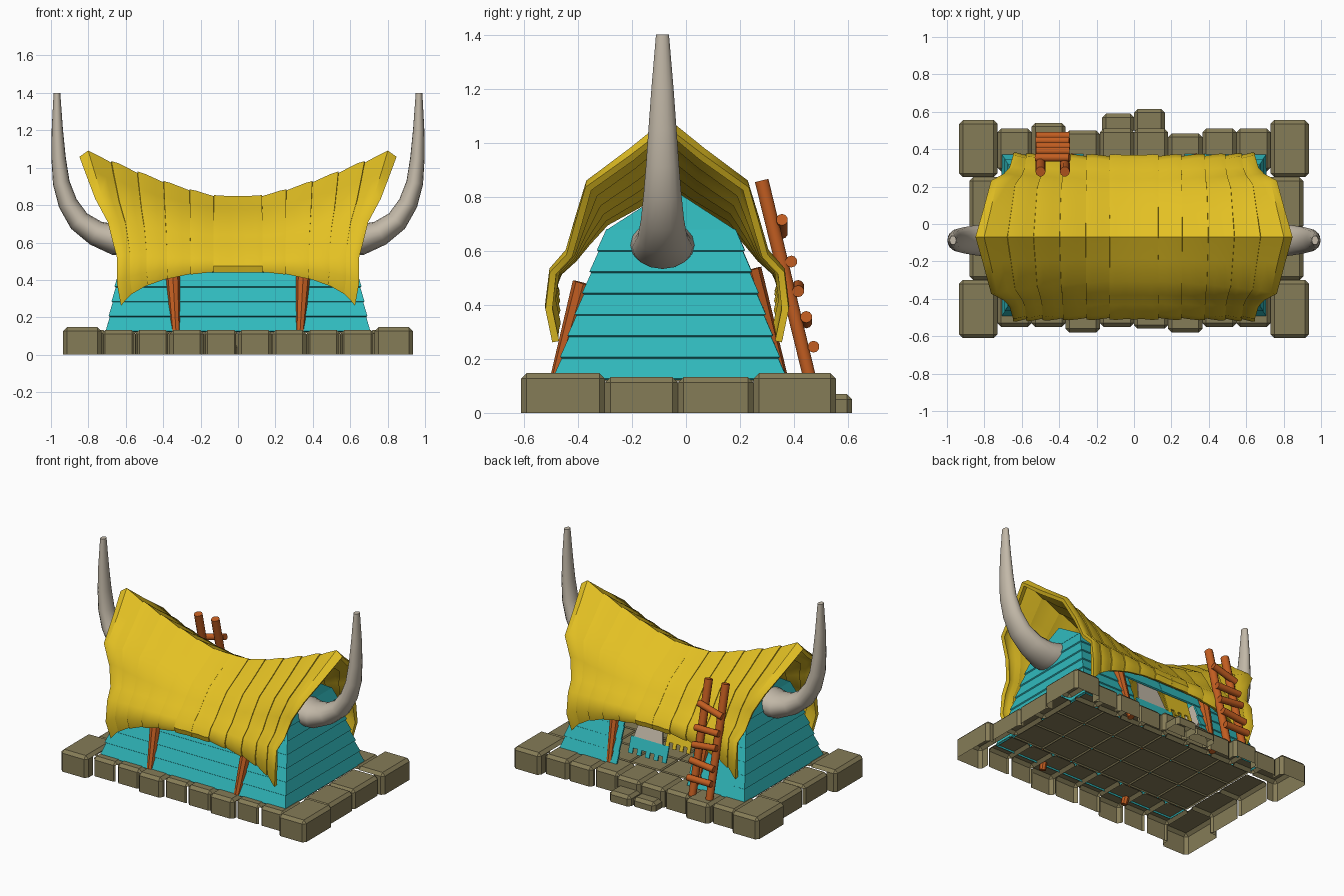
import bpy, bmesh, math
from mathutils import Vector

if "Cube" in bpy.data.objects:
    bpy.data.objects.remove(bpy.data.objects["Cube"])


def material(name, r, g, b):
    m = bpy.data.materials.new(name)
    m.use_nodes = True
    m.diffuse_color = (r, g, b, 1)
    m.node_tree.nodes["Principled BSDF"].inputs["Base Color"].default_value = (r, g, b, 1)
    return m


STONE = material("olive stone", 0.235, 0.20, 0.095)
TEAL = material("teal planks", 0.03, 0.49, 0.51)
THATCH = material("yellow hide", 0.77, 0.53, 0.017)
WOOD = material("orange wood", 0.54, 0.11, 0.015)
BONE = material("pale bone", 0.54, 0.48, 0.39)


def make(name, bm, mat, smooth=False, solid=0):
    bmesh.ops.recalc_face_normals(bm, faces=bm.faces[:])
    mesh = bpy.data.meshes.new(name)
    bm.to_mesh(mesh)
    bm.free()
    mesh.materials.append(mat)
    ob = bpy.data.objects.new(name, mesh)
    bpy.context.collection.objects.link(ob)
    bpy.ops.object.select_all(action="DESELECT")
    ob.select_set(True)
    bpy.context.view_layer.objects.active = ob
    if solid:
        mod = ob.modifiers.new("thickness", "SOLIDIFY")
        mod.thickness, mod.offset = solid, 0
        bpy.ops.object.modifier_apply(modifier=mod.name)
    if smooth:
        bpy.ops.object.shade_smooth_by_angle(angle=math.radians(40))
    return ob


def grid(bm, rows):
    """Skin a list of equally long rows of points."""
    vs = [[bm.verts.new(p) for p in row] for row in rows]
    for a, b in zip(vs, vs[1:]):
        for i in range(len(a) - 1):
            bm.faces.new((a[i], a[i + 1], b[i + 1], b[i]))


def block(name, x0, x1, y0, y1, top, bevel=0.02):
    """Chamfered stone, open underneath and hollow inside the platform rim."""
    bm = bmesh.new()
    bmesh.ops.create_cube(bm, size=1)
    for v in bm.verts:
        v.co = ((x0 + x1) / 2 + v.co.x * (x1 - x0), (y0 + y1) / 2 + v.co.y * (y1 - y0),
                (v.co.z + 0.5) * top)
    bm.normal_update()
    bmesh.ops.delete(bm, geom=[f for f in bm.faces if f.normal.z < -0.5], context="FACES")
    edges = [e for e in bm.edges if len(e.link_faces) == 2]
    bmesh.ops.bevel(bm, geom=edges, offset=bevel, segments=1, affect="EDGES")
    for co, no in (((0.865, 0, 0), (1, 0, 0)), ((-0.865, 0, 0), (1, 0, 0)),
                   ((0, -0.54, 0), (0, 1, 0)), ((0, 0.47, 0), (0, 1, 0))):
        bmesh.ops.bisect_plane(bm, geom=bm.verts[:] + bm.edges[:] + bm.faces[:],
                               plane_co=co, plane_no=no)
    bm.normal_update()
    inner = []
    for f in bm.faces:
        c = f.calc_center_median()
        if abs(f.normal.z) < 0.1 and abs(c.x) < 0.865 and -0.54 < c.y < 0.47:
            inner.append(f)
    bmesh.ops.delete(bm, geom=inner, context="FACES")
    return make(name, bm, STONE)


def tube(name, pts, mat, sides=10, flat=1.0):
    """Round or oval bar through (x, y, z, radius) points."""
    bm = bmesh.new()
    cs = [Vector(p[:3]) for p in pts]
    rings = []
    for i, c in enumerate(cs):
        d = (cs[min(i + 1, len(cs) - 1)] - cs[max(i - 1, 0)]).normalized()
        u = d.cross(Vector((0, 1, 0))).normalized()
        w = d.cross(u)
        rings.append([bm.verts.new(c + pts[i][3] * (flat * math.cos(a) * u + math.sin(a) * w))
                      for a in (math.tau * k / sides for k in range(sides))])
    for a, b in zip(rings, rings[1:]):
        for k in range(sides):
            n = (k + 1) % sides
            bm.faces.new((a[k], a[n], b[n], b[k]))
    bm.faces.new(rings[0])
    bm.faces.new(rings[-1])
    return make(name, bm, mat, smooth=True)


# Stone platform: corners, sides, front and back rows, doorstep, floor
for sx in (-1, 1):
    xa, xb = sorted((sx * 0.73, sx * 0.935))
    block("corner_stone", xa, xb, -0.61, -0.30, 0.147)
    block("corner_stone", xa, xb, 0.25, 0.555, 0.147)
    xa, xb = sorted((sx * 0.70, 0.905 if sx > 0 else -0.88))
    block("side_stone", xa, xb, -0.30, -0.03, 0.132)
    block("side_stone", xa, xb, -0.03, 0.25, 0.132)
front = (0.55, 0.55, 0.58, 0.55, 0.56, 0.58, 0.55, 0.55)
back = (0.51, 0.54, 0.50, 0.51, 0.51, 0.485, 0.51, 0.51)
for i in range(8):
    x = -0.73 + i * 0.1825
    block("front_stone", x, x + 0.1825, -front[i], -0.33, 0.132)
    block("back_stone", x, x + 0.1825, 0.28, back[i], 0.132)
block("doorstep_left", 0, 0.165, 0.48, 0.615, 0.07)
block("doorstep_right", -0.17, 0, 0.48, 0.59, 0.06)
for i in range(6):
    for j in range(3):
        x, y = -0.70 + i * 0.2333, -0.33 + j * 0.2033
        block("floor_tile", x, x + 0.2333, y, y + 0.2033, 0.125, 0.008)


# Lapped plank walls, with a low doorway left open at the back
def half_x(z): return 0.695 - 0.2 * (z - 0.13)
def front_y(z): return -0.48 + 0.345 * (z - 0.13)
def back_y(z): return 0.36 - 0.33 * (z - 0.13)


def course(z, flare, door):
    X, f, b = half_x(z) + flare, front_y(z) - flare, back_y(z) + flare
    return [(-door, b, z), (-X, b, z), (-X, f, z), (X, f, z), (X, b, z), (door, b, z)]


for i in range(7):
    bm = bmesh.new()
    z = 0.125 + i * 0.079
    door = 0.27 if i < 4 else 0.001
    grid(bm, [course(z, 0.008, door), course(z + 0.079, 0, door)])
    make("wall_course", bm, TEAL, solid=0.012)
for s in (-1, 1):
    bm = bmesh.new()
    z, X = 0.678, half_x(0.678)
    bm.faces.new([bm.verts.new(p) for p in (
        (s * X, front_y(z), z), (s * X, back_y(z), z), (s * (X - 0.03), -0.055, 0.83))])
    make("gable_top", bm, TEAL, solid=0.012)

# Wall posts
for s in (-1, 1):
    tube("front_post", [(s * 0.33, -0.49, 0.09, 0.022), (s * 0.352, -0.38, 0.48, 0.04)], WOOD, 8)
    tube("back_post", [(s * 0.33, 0.365, 0.09, 0.022), (s * 0.352, 0.24, 0.53, 0.04)], WOOD, 8)


# Door hangings with ragged hems
def hanging(name, x0, x1, top, bottom, mat, teeth=0, taper=0.0):
    pts = [(x1 - taper, top), (x0 + taper, top), (x0, bottom)]
    step = (x1 - x0) / (2 * teeth + 1)
    for k in range(1, 2 * teeth + 1):
        lo, hi = bottom, bottom + 0.035
        pair = (lo, hi) if k % 2 else (hi, lo)
        pts += [(x0 + k * step, zz) for zz in pair]
    pts.append((x1, bottom))
    bm = bmesh.new()
    bm.faces.new([bm.verts.new((x, back_y(z) - 0.02, z)) for x, z in pts])
    make(name, bm, mat, solid=0.009)


hanging("pale_hanging", -0.02, 0.2, 0.55, 0.31, BONE, taper=0.05)
hanging("teal_hem", -0.07, 0.22, 0.31, 0.205, TEAL, teeth=4)
hanging("yellow_hanging", -0.23, -0.04, 0.52, 0.30, THATCH, teeth=3)

# Saddle roof: (end y, end z, centre y, centre z, end x) from ridge to eave
MID = -0.07
HALF = [(-0.07, 1.09, -0.07, 0.835, 1.0), (-0.20, 0.98, -0.18, 0.77, 0.955),
        (-0.36, 0.86, -0.30, 0.705, 0.905), (-0.395, 0.73, -0.37, 0.63, 0.825),
        (-0.43, 0.60, -0.42, 0.57, 0.785), (-0.49, 0.53, -0.475, 0.52, 0.765),
        (-0.505, 0.39, -0.495, 0.475, 0.77), (-0.48, 0.265, -0.485, 0.445, 0.745)]
RIDGE = [0, 0.13, 0.26, 0.40, 0.54, 0.68, 0.84]


def rib(x, swell, droop=0.0):
    u, pts = x / 0.84, []
    rise = max(0, x - 0.1) / 0.74
    for k, (ey, ez, cy, cz, w) in enumerate(HALF):
        t = k / (len(HALF) - 1)
        s = rise ** (1.3 + 0.5 * t)
        y = (cy + (ey - cy) * s - MID) * swell
        z = 0.55 + (cz + (ez - cz) * s - 0.55) * swell - droop * (1 - t)
        pts.append((x * (1 - (1 - w) * u * u), y, z))
    other = [(px, MID - y, z) for px, y, z in pts[:0:-1]]
    return other + [(px, MID + y, z) for px, y, z in pts]


for s in (-1, 1):
    for k, (a, b) in enumerate(zip(RIDGE, RIDGE[1:])):
        last = k == len(RIDGE) - 2
        rows = [rib(a, 0.985 if k else 1.005), rib(a + (b - a) * 0.35, 1.0),
                rib(a + (b - a) * 0.75, 1.012), rib(b, 1.005, 0.045 if last else 0)]
        bm = bmesh.new()
        grid(bm, [[(s * x, y, z) for x, y, z in row] for row in rows])
        make("roof_strip", bm, THATCH, smooth=True, solid=0.026)

# Horns on both gables
HORN = [(0.55, 0.625, 0.125), (0.66, 0.615, 0.112), (0.76, 0.65, 0.092), (0.85, 0.715, 0.08),
        (0.91, 0.81, 0.07), (0.945, 0.92, 0.061), (0.959, 1.05, 0.052),
        (0.966, 1.2, 0.041), (0.968, 1.4, 0.024)]
for s in (-1, 1):
    tube("horn", [(s * x, -0.087, z, r) for x, z, r in HORN], BONE, 16, flat=0.74)

# Ladder leaning on the back
for x in (-0.50, -0.37):
    tube("ladder_rail", [(x, 0.46, 0.12, 0.025), (x, 0.28, 0.86, 0.027)], WOOD)
for y, z, tilt in ((0.355, 0.69, 0.025), (0.39, 0.56, 0), (0.415, 0.46, -0.01),
                   (0.445, 0.345, 0.01), (0.472, 0.245, 0)):
    tube("ladder_rung", [(-0.525, y, z - tilt, 0.022), (-0.345, y, z + tilt, 0.022)], WOOD)
